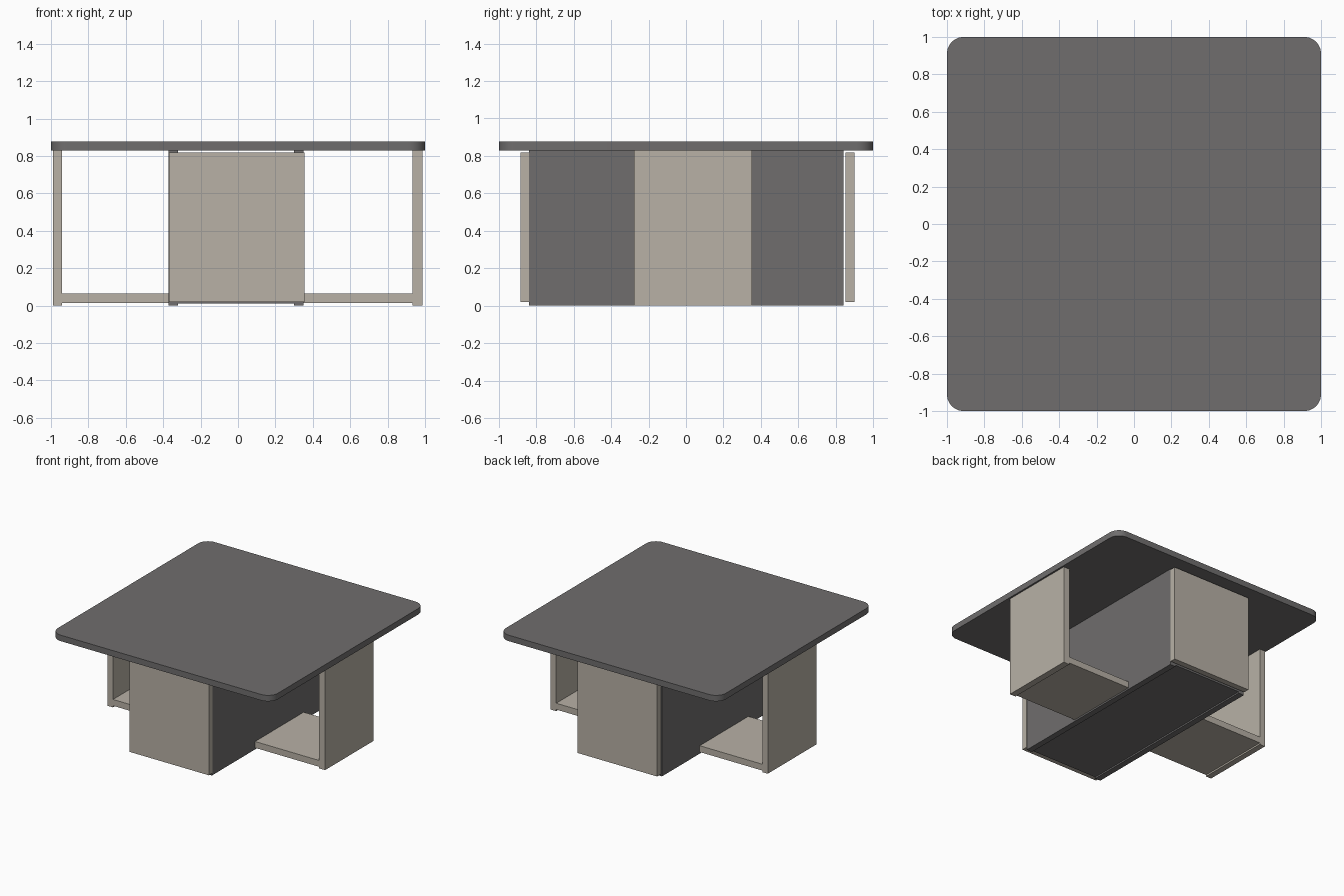
import bpy, bmesh

if "Cube" in bpy.data.objects:
    bpy.data.objects.remove(bpy.data.objects["Cube"])


def panel(name, x, y, z, color, corner=0.0):
    """Flat board given by its x, y, z ranges, with optional rounded upright corners."""
    bm = bmesh.new()
    bmesh.ops.create_cube(bm, size=1)
    for v in bm.verts:
        for i, (lo, hi) in enumerate((x, y, z)):
            v.co[i] = hi if v.co[i] > 0 else lo
    if corner:
        upright = [e for e in bm.edges
                   if abs(e.verts[0].co.z - e.verts[1].co.z) > 1e-4]
        bmesh.ops.bevel(bm, geom=upright, offset=corner, segments=10,
                        profile=0.5, affect='EDGES')
    mesh = bpy.data.meshes.new(name)
    bm.to_mesh(mesh)
    bm.free()
    obj = bpy.data.objects.new(name, mesh)
    bpy.context.collection.objects.link(obj)
    mesh.materials.append(color)
    if corner:
        bpy.ops.object.select_all(action='DESELECT')
        obj.select_set(True)
        bpy.context.view_layer.objects.active = obj
        bpy.ops.object.shade_smooth_by_angle(angle=0.6)
    return obj


def material(name, rgb):
    m = bpy.data.materials.new(name)
    m.diffuse_color = (*rgb, 1)
    m.use_nodes = True
    m.node_tree.nodes["Principled BSDF"].inputs["Base Color"].default_value = m.diffuse_color
    return m


dark = material("dark_wood", (0.16, 0.155, 0.155))
beige = material("beige_wood", (0.48, 0.44, 0.38))

# Table top
panel("table_top", (-1, 1), (-1, 1), (0.828, 0.877), dark, corner=0.09)

# Central box: two long sides and a slightly raised floor
box_y = (-0.838, 0.842)
panel("box_side_left", (-0.372, -0.322), box_y, (0, 0.828), dark)
panel("box_side_right", (0.30, 0.35), box_y, (0, 0.828), dark)
panel("box_floor", (-0.322, 0.30), box_y, (0.012, 0.062), dark)

# Drawer fronts at both ends of the box
for name, y in (("front", (-0.884, -0.838)), ("back", (0.852, 0.90))):
    panel("drawer_" + name, (-0.368, 0.355), y, (0.02, 0.818), beige)

# Open side shelves: outer upright and low shelf
shelf_y = (-0.278, 0.353)
for side, upright_x, shelf_x in (
        ("left", (-0.99, -0.941), (-0.941, -0.372)),
        ("right", (0.932, 0.986), (0.35, 0.932))):
    panel("shelf_upright_" + side, upright_x, shelf_y, (0, 0.828), beige)
    panel("shelf_board_" + side, shelf_x, shelf_y, (0.013, 0.065), beige)
